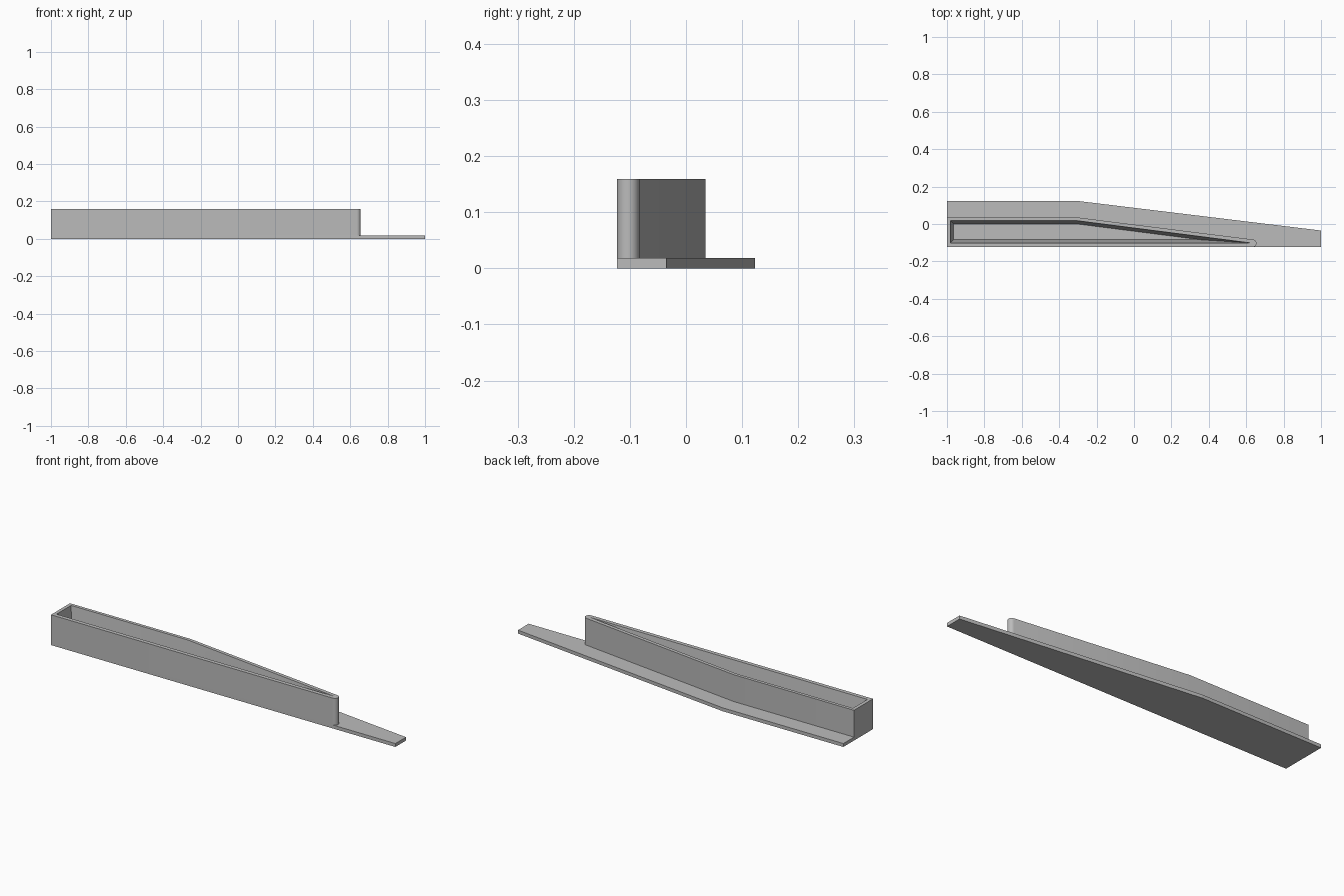
import bpy
import bmesh
from math import radians, sin, cos
from mathutils import Vector

cube = bpy.data.objects.get("Cube")
if cube:
    bpy.data.objects.remove(cube, do_unlink=True)

PLATE_TOP, RIM = 0.018, 0.159
FRONT = -0.123

grey = bpy.data.materials.new("plain grey")
grey.use_nodes = True
colour = (0.5, 0.5, 0.5, 1)
grey.diffuse_color = colour
grey.node_tree.nodes["Principled BSDF"].inputs["Base Color"].default_value = colour


def ring(bm, points, z):
    return [bm.verts.new((x, y, z)) for x, y in points]


def bridge(bm, low, high):
    n = len(low)
    for i in range(n):
        j = (i + 1) % n
        bm.faces.new((low[i], low[j], high[j], high[i]))


def finish(bm, name):
    bmesh.ops.recalc_face_normals(bm, faces=bm.faces)
    mesh = bpy.data.meshes.new(name)
    bm.to_mesh(mesh)
    bm.free()
    mesh.materials.append(grey)
    obj = bpy.data.objects.new(name, mesh)
    bpy.context.collection.objects.link(obj)
    return obj


# Flat base plate with a tapering back edge
outline = [(-1, FRONT), (1, FRONT), (1, -0.035), (-0.3, 0.123), (-1, 0.123)]
bm = bmesh.new()
low, high = ring(bm, outline, 0), ring(bm, outline, PLATE_TOP)
bridge(bm, low, high)
bm.faces.new(low)
bm.faces.new(high)
finish(bm, "base_plate")

# Tapered tray wall with a rounded tip; the plate closes its floor
tip, radius = Vector((0.635, -0.103)), 0.02
arc = [tip + radius * Vector((cos(a), sin(a)))
       for a in (radians(-90 + 173 * i / 12) for i in range(13))]
outer = [(-1, FRONT)] + [tuple(p) for p in arc] + [(-0.302, 0.035), (-1, 0.035)]
mouth = [(-0.982, -0.102), (0.63, -0.102), (-0.307, 0.018), (-0.982, 0.018)]
floor = [(-0.965, -0.084), (0.355, -0.084), (-0.309, 0.001), (-0.965, 0.001)]

bm = bmesh.new()
low, high = ring(bm, outer, PLATE_TOP), ring(bm, outer, RIM)
bridge(bm, low, high)
inner_low, inner_high = ring(bm, floor, PLATE_TOP), ring(bm, mouth, RIM)
bridge(bm, inner_low, inner_high)
rim_edges = [bm.edges.get((loop[i - 1], loop[i]))
             for loop in (high, inner_high) for i in range(len(loop))]
bmesh.ops.triangle_fill(bm, edges=rim_edges, use_beauty=True, normal=(0, 0, 1))
wall = finish(bm, "tray_wall")

bpy.ops.object.select_all(action="DESELECT")
wall.select_set(True)
bpy.context.view_layer.objects.active = wall
bpy.ops.object.shade_smooth_by_angle(angle=radians(30))
